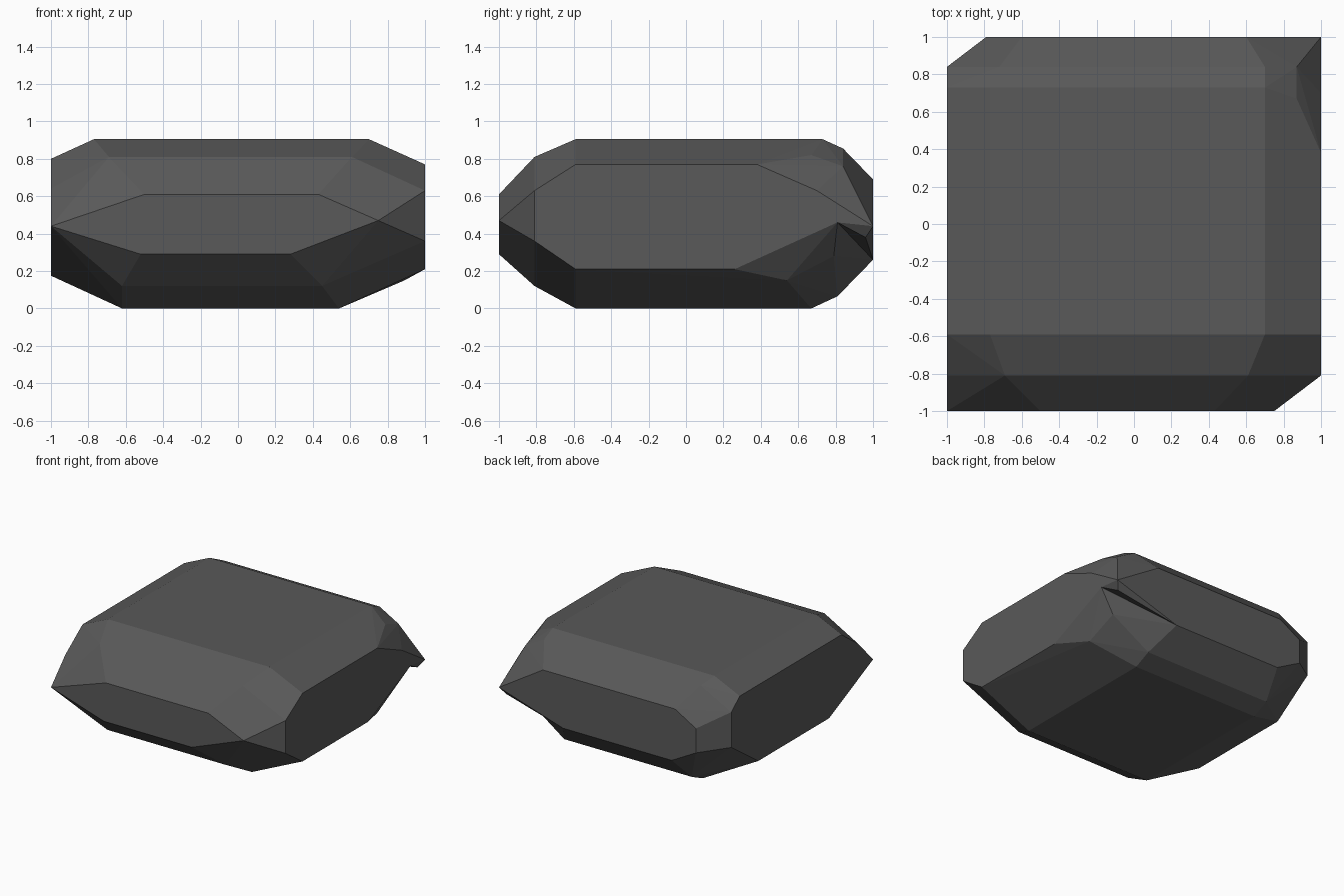
import bpy, bmesh, math

if "Cube" in bpy.data.objects:
    bpy.data.objects.remove(bpy.data.objects["Cube"])

stone = bpy.data.materials.new("dark_grey_stone")
stone.diffuse_color = (0.1, 0.1, 0.1, 1)
stone.use_nodes = True
stone.node_tree.nodes["Principled BSDF"].inputs["Base Color"].default_value = stone.diffuse_color


def hull_object(name, stations):
    """Flat-faced convex stone from cross-sections: y -> list of (x, z)."""
    bm = bmesh.new()
    for y, section in stations.items():
        for x, z in section:
            bm.verts.new((x, y, z))
    res = bmesh.ops.convex_hull(bm, input=bm.verts[:])
    loose = {v for v in res["geom_interior"] + res["geom_unused"]
             if isinstance(v, bmesh.types.BMVert)}
    bmesh.ops.delete(bm, geom=list(loose), context='VERTS')
    # merge the nearly coplanar triangles into clean facets
    bmesh.ops.dissolve_limit(bm, angle_limit=math.radians(2.5),
                             verts=bm.verts[:], edges=bm.edges[:])
    bmesh.ops.recalc_face_normals(bm, faces=bm.faces[:])
    mesh = bpy.data.meshes.new(name)
    bm.to_mesh(mesh)
    bm.free()
    mesh.materials.append(stone)
    obj = bpy.data.objects.new(name, mesh)
    bpy.context.collection.objects.link(obj)
    return obj


# Main boulder: chamfered block, front to back
hull_object("boulder", {
    -1.0: [(-1, .44), (-.5, .61), (.43, .61), (.75, .47), (.28, .29), (-.52, .29)],
    -.81: [(-1, .64), (-.69, .81), (.61, .81), (1, .63), (1, .36), (.45, .12), (-.62, .12)],
    -.59: [(-1, .8), (-.77, .905), (.7, .905), (1, .77), (1, .21), (.54, 0), (-.62, 0)],
    -.43: [(-1, .175)],
    .26: [(1, .21)],
    .38: [(1, .77)],
    .49: [(-1, .175)],
    .54: [(.89, .15)],
    .67: [(-.62, 0), (.54, 0), (.87, .82)],
    .70: [(1, .63)],
    .73: [(-1, .8), (-.77, .905), (.7, .905)],
    .79: [(.87, .28)],
    .81: [(-.62, .065), (.54, .065), (1, .46)],
    .84: [(-1, .71), (-1, .42), (-.72, .855), (.7, .855), (.87, .76)],
    1.0: [(-.6, .69), (.6, .69), (-.79, .58), (-.79, .38), (-.57, .26), (.42, .26)],
})

# Pointed back right corner that overhangs the chipped underside
hull_object("corner_shard", {
    .70: [(1, .63)],
    .81: [(1, .46)],
    .84: [(.87, .76)],
    .96: [(.96, .38)],
    1.0: [(1, .44), (.6, .69), (.42, .26)],
})
